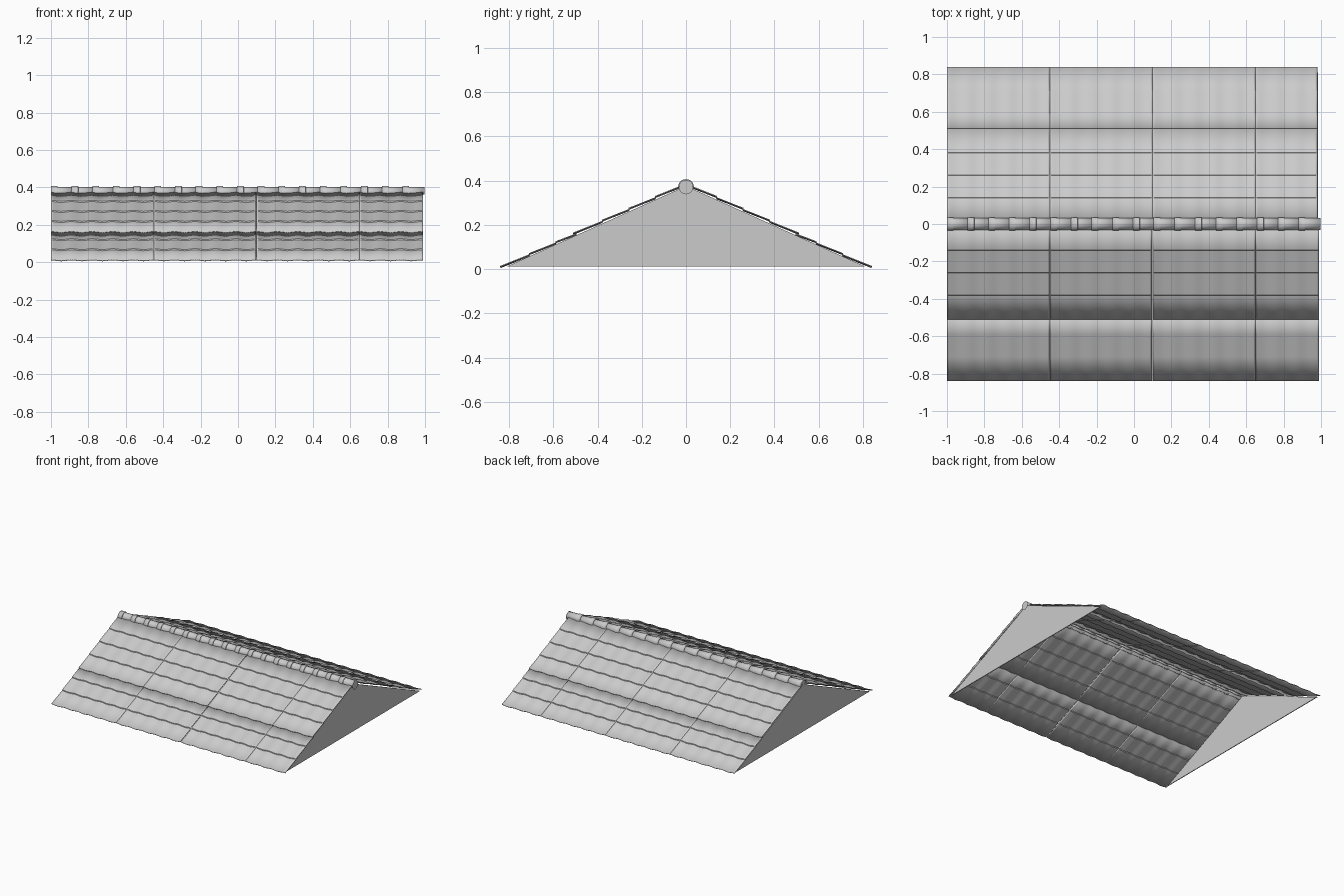
import bpy, bmesh, math

if "Cube" in bpy.data.objects:
    bpy.data.objects.remove(bpy.data.objects["Cube"])

PITCH = 0.11                                   # width of one tile wave
COLUMNS = [-1.0, -0.45, 0.10, 0.65, 0.99]      # sheet seams along x
UPPER = [0.012, 0.14, 0.26, 0.38, 0.51]        # tile course ends, distance from ridge
LOWER = [0.495, 0.59, 0.71, 0.84]


def make(name, verts, faces, thick=0.0, smooth=True):
    me = bpy.data.meshes.new(name)
    me.from_pydata(verts, [], faces)
    ob = bpy.data.objects.new(name, me)
    bpy.context.collection.objects.link(ob)
    if thick:
        m = ob.modifiers.new("thickness", 'SOLIDIFY')
        m.thickness = thick
        m.offset = -1
    if smooth:
        bpy.ops.object.select_all(action='DESELECT')
        ob.select_set(True)
        bpy.context.view_layer.objects.active = ob
        bpy.ops.object.shade_smooth_by_angle(angle=math.radians(25))
    return ob


def grid_faces(rows, cols, flip=False):
    out = []
    for r in range(rows - 1):
        for c in range(cols - 1):
            a = r * cols + c
            f = (a, a + cols, a + cols + 1, a + 1)
            out.append(f[::-1] if flip else f)
    return out


def slope_z(d):
    return 0.378 - 0.446 * d


# wavy stepped roof sheets; side -1 is the front slope, +1 the back slope
def sheet(name, x0, x1, courses, side, lift):
    profile = []
    for a, b in zip(courses, courses[1:]):
        profile += [(a + 0.001, 0.0), (b, 0.006)]
    n = max(2, round((x1 - x0) / PITCH * 10))
    verts = []
    for d, h in profile:
        for i in range(n + 1):
            x = x0 + (x1 - x0) * i / n
            wave = 0.0025 * (1 + math.cos(2 * math.pi * (x + 1) / PITCH))
            verts.append((x, side * d, slope_z(d) + h + lift + wave))
    make(name, verts, grid_faces(len(profile), n + 1, side > 0), 0.005)


for side, label in ((-1, "front"), (1, "back")):
    for i in range(4):
        x0, x1 = COLUMNS[i], COLUMNS[i + 1]
        if side < 0 and i == 1:
            x1 -= 0.005                        # open joint on the front slope
        if side > 0 and i == 3:
            x1 -= 0.01
        sheet(f"{label}_upper_sheet_{i}", x0, x1, UPPER, side, 0.004)
        sheet(f"{label}_lower_sheet_{i}", x0, x1, LOWER, side, 0.0)

# triangular gable walls
for label, x in (("left", -0.994), ("right", 0.98)):
    prof = [(-0.81, 0.012), (0.81, 0.012), (0, 0.376)]
    v = [(x + t, y, z) for t in (-0.003, 0.003) for y, z in prof]
    make(label + "_gable", v, [(2, 1, 0), (3, 4, 5), (0, 1, 4, 3), (1, 2, 5, 4), (2, 0, 3, 5)],
         smooth=False)

# overlapping half-round ridge tiles
SEG, COUNT = 12, 18
step = 1.99 / COUNT
for i in range(COUNT):
    x0 = -1 + i * step
    stations = [(x0, 0.036), (x0 + 0.035, 0.036), (x0 + 0.036, 0.032), (x0 + step + 0.008, 0.031)]
    verts = []
    for x, r in stations:
        for k in range(SEG + 1):
            t = math.radians(-15 + 210 * k / SEG)
            verts.append((min(x, 1.0), r * math.cos(t), 0.371 + r * math.sin(t)))
    make(f"ridge_tile_{i}", verts, grid_faces(len(stations), SEG + 1, True), 0.004)

# closed ends of the ridge
for label, x in (("left", -0.998), ("right", 0.998)):
    ring = [(x, 0.033 * math.cos(2 * math.pi * k / 20), 0.371 + 0.033 * math.sin(2 * math.pi * k / 20))
            for k in range(20)]
    order = list(range(20))
    make(label + "_ridge_cap", ring, [order if x > 0 else order[::-1]], smooth=False)
